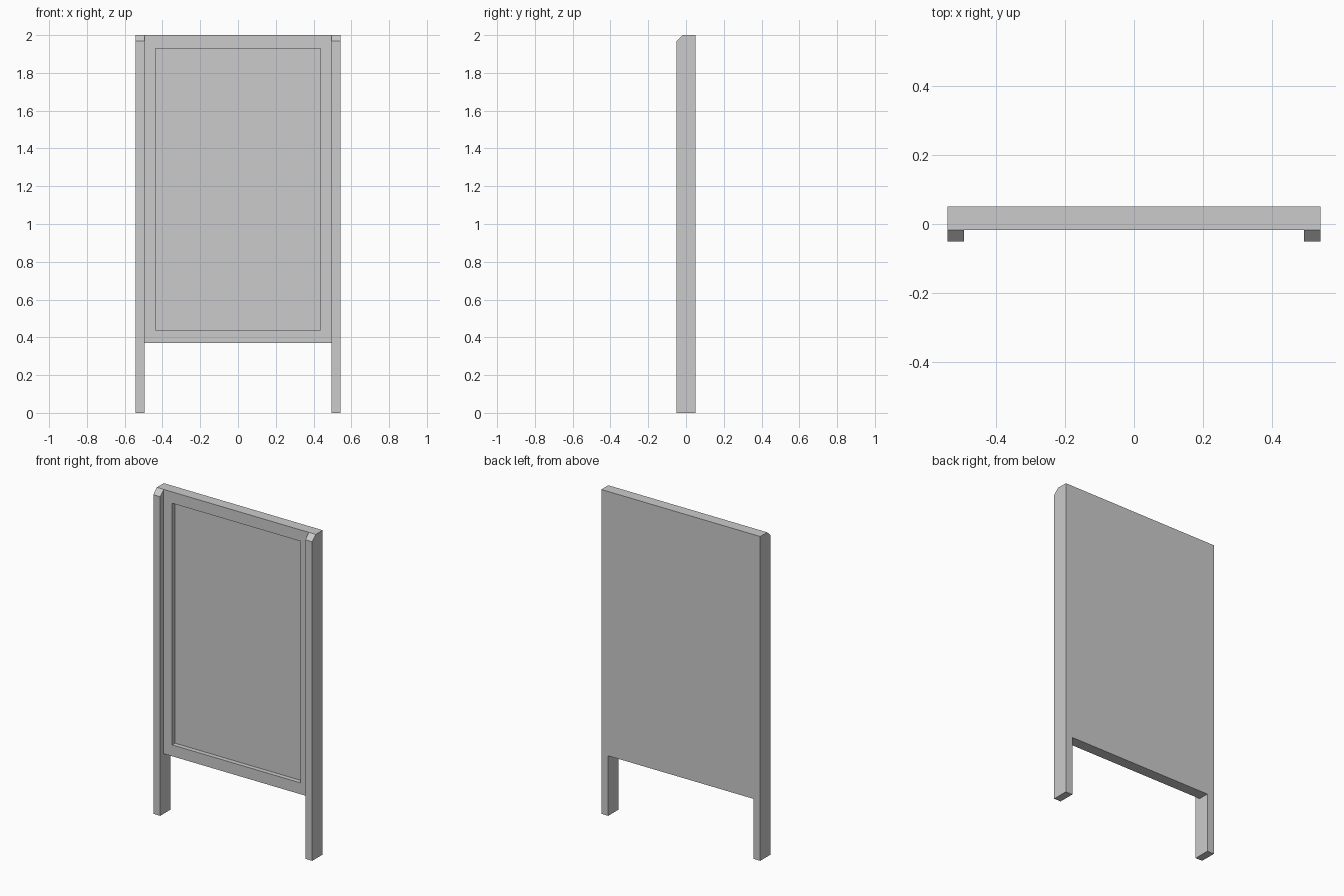
import bpy
import bmesh

cube = bpy.data.objects.get("Cube")
if cube:
    bpy.data.objects.remove(cube, do_unlink=True)

grey = bpy.data.materials.new("plain grey")
grey.use_nodes = True
colour = (0.6, 0.6, 0.6, 1)
grey.diffuse_color = colour
grey.node_tree.nodes["Principled BSDF"].inputs["Base Color"].default_value = colour

WIDTH, INNER = 0.542, 0.495      # half widths, outside and between the posts
FRONT, BACK = -0.051, 0.051
PANEL_FRONT, TOP, PANEL_BOTTOM = -0.017, 2.0, 0.37
RECESS = 0.028


def add_object(name, bm):
    bmesh.ops.recalc_face_normals(bm, faces=bm.faces)
    mesh = bpy.data.meshes.new(name)
    bm.to_mesh(mesh)
    bm.free()
    mesh.materials.append(grey)
    obj = bpy.data.objects.new(name, mesh)
    bpy.context.collection.objects.link(obj)
    return obj


# Side posts: a profile with the top front edge cut off, extruded sideways
def post(name, x0, x1):
    profile = [(FRONT, 0), (BACK, 0), (BACK, TOP), (PANEL_FRONT, TOP), (FRONT, 1.968)]
    bm = bmesh.new()
    face = bm.faces.new([bm.verts.new((x0, y, z)) for y, z in profile])
    new = bmesh.ops.extrude_face_region(bm, geom=[face])["geom"]
    verts = [v for v in new if isinstance(v, bmesh.types.BMVert)]
    bmesh.ops.translate(bm, verts=verts, vec=(x1 - x0, 0, 0))
    return add_object(name, bm)


post("left_post", INNER, WIDTH)
post("right_post", -WIDTH, -INNER)

# Board between the posts, with an inset field pushed back to leave a frame
bm = bmesh.new()
bmesh.ops.create_cube(bm, size=1)
for v in bm.verts:
    v.co.x *= 2 * INNER
    v.co.y = PANEL_FRONT if v.co.y < 0 else BACK
    v.co.z = PANEL_BOTTOM if v.co.z < 0 else TOP
bm.normal_update()
front = min(bm.faces, key=lambda f: f.calc_center_median().y)
bmesh.ops.inset_region(bm, faces=[front], thickness=0.0)
for v in front.verts:
    v.co.x = -0.437 if v.co.x < 0 else 0.437
    v.co.z = 0.44 if v.co.z < 1 else 1.93
bmesh.ops.inset_region(bm, faces=[front], thickness=0.0)
for v in front.verts:
    v.co.y += RECESS
add_object("board", bm)
